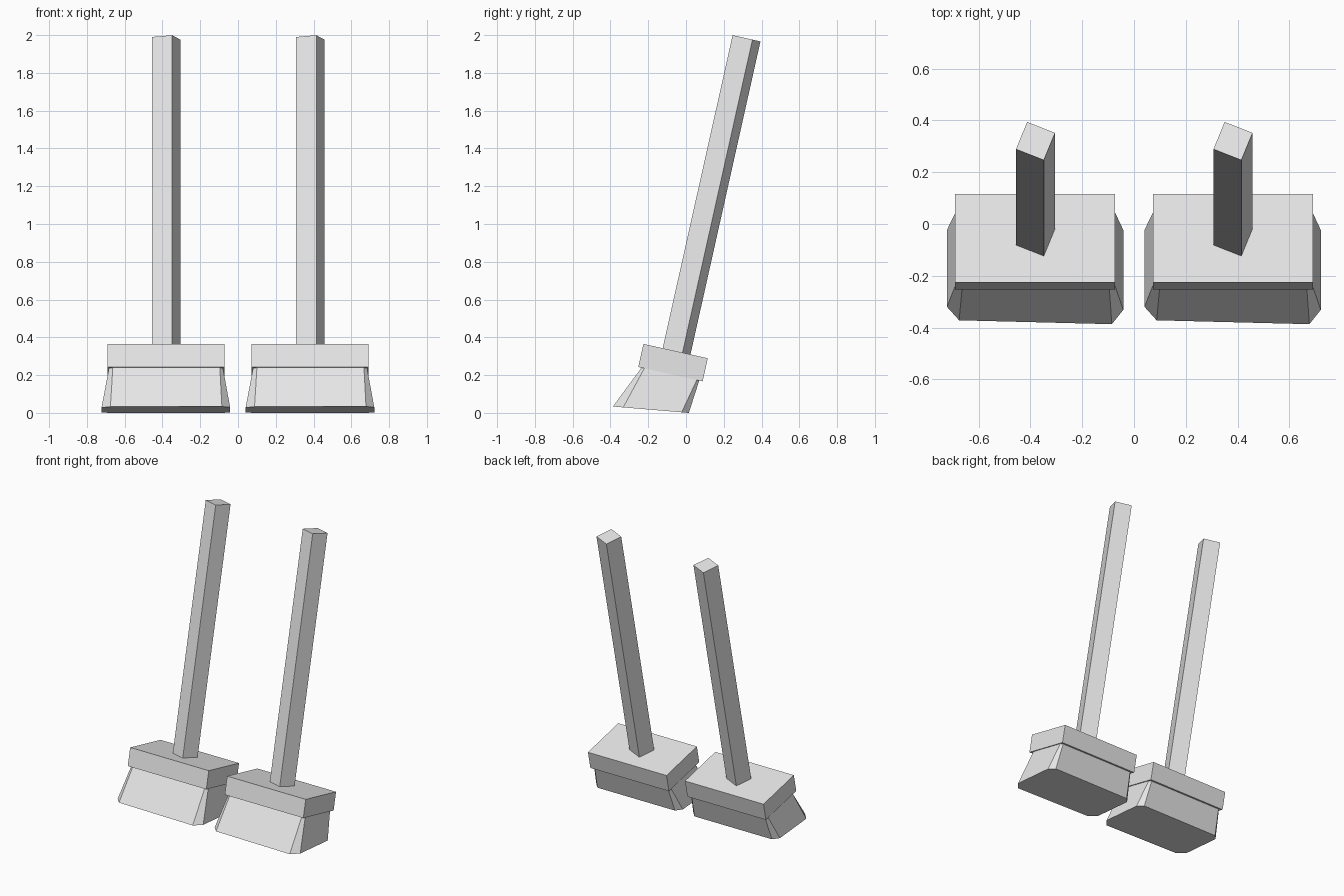
import bpy, bmesh
from math import radians
from mathutils import Matrix, Vector

cube = bpy.data.objects.get("Cube")
if cube:
    bpy.data.objects.remove(cube)

TILT = Matrix.Rotation(radians(-12.6), 4, 'X')   # leans the broom backwards
AXIS = TILT @ Vector((0, 0, 1))
SPACING = 0.3815

grey = bpy.data.materials.new("light grey")
grey.use_nodes = True
grey.diffuse_color = (0.8, 0.8, 0.8, 1)
grey.node_tree.nodes["Principled BSDF"].inputs["Base Color"].default_value = (0.8, 0.8, 0.8, 1)


def make_mesh(name, bm):
    bmesh.ops.recalc_face_normals(bm, faces=bm.faces)
    mesh = bpy.data.meshes.new(name)
    bm.to_mesh(mesh)
    bm.free()
    mesh.materials.append(grey)
    return mesh


def leaning_box(name, top, size, twist=0):
    """Box hung below its top centre along the leaning axis."""
    bm = bmesh.new()
    centre = Vector(top) - AXIS * size[2] / 2
    matrix = (Matrix.Translation(centre) @ TILT
              @ Matrix.Rotation(radians(twist), 4, 'Z') @ Matrix.Diagonal((*size, 1)))
    bmesh.ops.create_cube(bm, size=1, matrix=matrix)
    return make_mesh(name, bm)


def bristle_tuft(name):
    """Flared eight-sided loft from the block down to the sloping sweep face."""
    sweep = [(-0.294, -0.372), (0.296, -0.387), (0.340, -0.332), (0.340, -0.023),
             (0.305, 0.015), (-0.305, 0.015), (-0.341, -0.023), (-0.341, -0.320)]
    root = [(-0.281, -0.232), (0.285, -0.232), (0.301, -0.218), (0.301, 0.060),
            (0.288, 0.072), (-0.288, 0.072), (-0.301, 0.060), (-0.301, -0.218)]
    bm = bmesh.new()
    low = [bm.verts.new((x, y, 0.084 * (0.015 - y) if y < 0.01 else 0)) for x, y in sweep]
    high = [bm.verts.new((x, y, 0.193 - 0.22 * y)) for x, y in root]
    bm.faces.new(low)
    bm.faces.new(high)
    for i in range(len(low)):
        j = (i + 1) % len(low)
        bm.faces.new((low[i], low[j], high[j], high[i]))
    return make_mesh(name, bm)


parts = {
    "handle": leaning_box("handle", (0.001, 0.3205, 1.983), (0.116, 0.116, 1.75), -21.9),
    "head_block": leaning_box("head_block", (0, -0.055, 0.327), (0.618, 0.349, 0.125)),
    "bristles": bristle_tuft("bristles"),
}

# Two identical brooms side by side
for side, x in (("right", -SPACING), ("left", SPACING)):
    for name, mesh in parts.items():
        obj = bpy.data.objects.new(f"{side}_{name}", mesh)
        obj.location.x = x
        bpy.context.collection.objects.link(obj)
